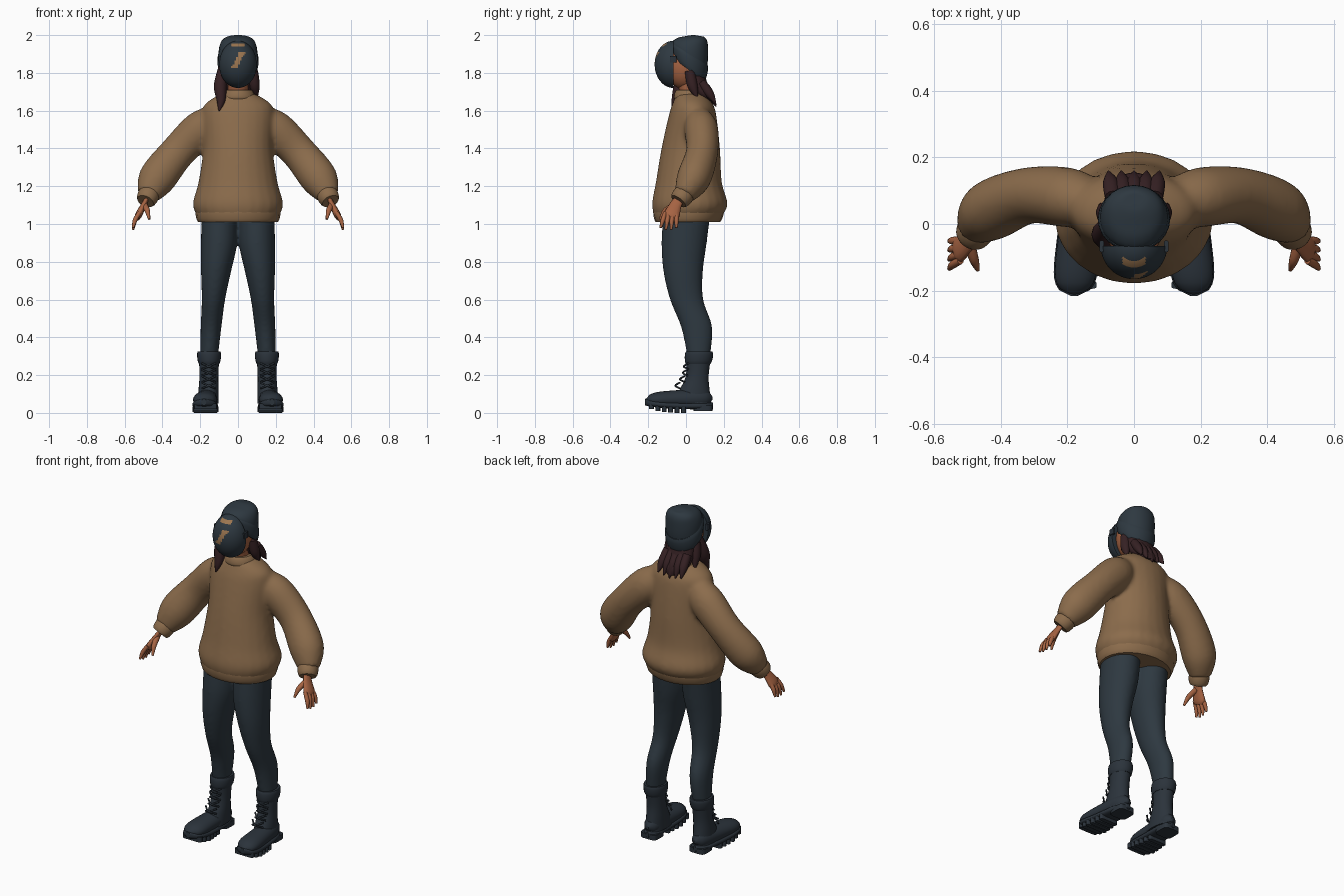
import bpy, bmesh, math
from mathutils import Vector, geometry

default_cube = bpy.data.objects.get("Cube")
if default_cube:
    bpy.data.objects.remove(default_cube)


def material(name, red, green, blue):
    mat = bpy.data.materials.new(name)
    mat.use_nodes = True
    mat.diffuse_color = (red, green, blue, 1)
    shader = mat.node_tree.nodes["Principled BSDF"]
    shader.inputs["Base Color"].default_value = mat.diffuse_color
    shader.inputs["Roughness"].default_value = 0.9
    return mat


wool = material("brown wool", .26, .15, .072)
cloth = material("dark slate cloth", .027, .04, .052)
leather = material("blue black leather", .024, .033, .044)
skin = material("warm skin", .38, .125, .055)
hair_brown = material("dark brown hair", .036, .015, .017)
tan = material("tan patch", .33, .18, .08)


# A ring is a centre with two half axes
def level(z, half_width, front, back, x=0):
    return tilted((front, z), (back, z), half_width, x)


def tilted(front, back, half_width, x=0):
    front, back = Vector((x, *front)), Vector((x, *back))
    return (front + back) / 2, Vector((half_width, 0, 0)), (back - front) / 2


def upright(x, y, z, half_width, half_height):
    return Vector((x, y, z)), Vector((half_width, 0, 0)), Vector((0, 0, half_height))


def tube(points, radii, flatten=1):
    """Rings square to a path, narrowed across the y direction's normal."""
    path, rings = [Vector(p) for p in points], []
    last = len(path) - 1
    for i, (centre, radius) in enumerate(zip(path, radii)):
        along = (path[min(i + 1, last)] - path[max(i - 1, 0)]).normalized()
        across = along.cross(Vector((0, 1, 0))).normalized()
        rings.append((centre, across.cross(along) * radius, across * radius * flatten))
    return spline(rings)


def spline(keys, steps=5):
    """Fill in smooth rings between key rings."""
    rings, last = [], len(keys) - 1
    for i in range(last):
        columns = []
        before, after = keys[max(i - 1, 0)], keys[min(i + 2, last)]
        for p, q, r, s in zip(before, keys[i], keys[i + 1], after):
            curve = geometry.interpolate_bezier(q, q + (r - p) / 6, r - (s - q) / 6, r, steps + 1)
            columns.append(curve[:-1])
        rings.extend(zip(*columns))
    return rings + [keys[-1]]


def band(lower, upper, bulge, steps=8):
    """A rounded rib between two rings."""
    rings = []
    for i in range(steps + 1):
        t = i / steps
        swell = 1 + bulge * math.sqrt(abs(math.sin(math.pi * t)))
        centre, u, v = (a.lerp(b, t) for a, b in zip(lower, upper))
        rings.append((centre, u * swell, v * swell))
    return rings


def pair(*parts):
    """Each part with its twin across x."""
    flip = Vector((-1, 1, 1))
    return list(parts) + [[tuple(axis * flip for axis in ring) for ring in p] for p in parts]


def finish(name, bm, mat):
    bmesh.ops.recalc_face_normals(bm, faces=bm.faces)
    mesh = bpy.data.meshes.new(name)
    bm.to_mesh(mesh)
    bm.free()
    mesh.materials.append(mat)
    obj = bpy.data.objects.new(name, mesh)
    bpy.context.collection.objects.link(obj)
    return obj


def loft(name, mat, parts, sides=24, power=1, fuse=0):
    bm = bmesh.new()

    def squared(value):
        return math.copysign(abs(value) ** power, value)

    for rings in parts:
        loops = []
        for centre, u, v in rings:
            angles = [math.tau * k / sides for k in range(sides)]
            loops.append([bm.verts.new(centre + u * squared(math.cos(a)) + v * squared(math.sin(a)))
                          for a in angles])
        for low, high in zip(loops, loops[1:]):
            for k in range(sides):
                bm.faces.new((low[k - 1], low[k], high[k], high[k - 1])).smooth = True
        bm.faces.new(loops[0])
        bm.faces.new(loops[-1])
    obj = finish(name, bm, mat)
    if fuse:
        remesh = obj.modifiers.new("fuse", "REMESH")
        remesh.mode, remesh.voxel_size, remesh.use_smooth_shade = "VOXEL", fuse, True
        soften = obj.modifiers.new("soften", "SMOOTH")
        soften.iterations = 8
    return obj


def ball(name, mat, centre, size, cut=None):
    bm = bmesh.new()
    bmesh.ops.create_uvsphere(bm, u_segments=64, v_segments=40, radius=1)
    bmesh.ops.scale(bm, vec=size, verts=bm.verts)
    bmesh.ops.translate(bm, vec=centre, verts=bm.verts)
    for face in bm.faces:
        face.smooth = True
    if cut:
        everything = bm.verts[:] + bm.edges[:] + bm.faces[:]
        bmesh.ops.bisect_plane(bm, geom=everything, plane_co=centre, plane_no=cut, clear_outer=True)
        bmesh.ops.edgeloop_fill(bm, edges=[e for e in bm.edges if e.is_boundary])
    return finish(name, bm, mat)


# Sweater: torso and puffed sleeves fused, then ribbed edges
torso = spline([level(1.02, .2, -.16, .17), level(1.1, .24, -.18, .22), level(1.22, .21, -.16, .19),
                level(1.4, .185, -.13, .18), level(1.58, .19, -.09, .16),
                level(1.64, .17, -.07, .14), level(1.69, .09, -.05, .1)])
sleeve = tube([(.12, .06, 1.56), (.2, .08, 1.5), (.32, .085, 1.38), (.43, .04, 1.24), (.48, -.01, 1.15)],
              radii=(.07, .09, .085, .09, .055), flatten=1.1)
loft("sweater", wool, [torso] + pair(sleeve), fuse=.012)
loft("sweater_hem", wool, [band(level(1.01, .21, -.16, .18), level(1.08, .22, -.17, .2), bulge=.04)])
loft("sweater_collar", wool, [band(level(1.66, .09, -.06, .11), level(1.71, .07, -.05, .1), bulge=.1)])
cuff = tube([(.465, 0, 1.17), (.49, -.04, 1.12)], radii=(.05, .046))
loft("sleeve_cuffs", wool, pair(band(cuff[0], cuff[-1], bulge=.18)))

# Hands: flat palm, four fanned fingers and a thumb
hand = [tube([(.48, -.03, 1.14), (.5, -.055, 1.1), (.525, -.075, 1.05), (.533, -.083, 1.03)],
             radii=(.026, .032, .042, .03), flatten=.45)]
for finger in range(4):
    root, tip = -.11 + .02 * finger, -.135 + .028 * finger
    curl = .01 * abs(finger - 1.5)
    hand.append(tube([(.522, root, 1.06), (.545, (root + tip) / 2, 1.02), (.556, tip, .965 + curl)],
                     radii=(.011, .012, .006)))
hand.append(tube([(.495, -.06, 1.1), (.48, -.11, 1.07), (.47, -.138, 1.025)], radii=(.017, .014, .006)))
loft("hands", skin, pair(*hand), sides=12)

# Trousers
leg = spline([level(1.06, .096, -.12, .13, x=.098), level(.9, .096, -.13, .11, x=.1),
              level(.75, .08, -.12, .09, x=.116), level(.6, .062, -.085, .092, x=.13),
              level(.45, .055, -.025, .14, x=.143), level(.28, .046, .01, .125, x=.154)])
loft("trousers", cloth, pair(leg), fuse=.01)

# Boots: shaft, padded collar, then foot and sole rounded off at both ends
shaft = spline([level(.31, .055, 0, .135, x=.153), level(.2, .05, 0, .12, x=.154),
                level(.12, .053, -.035, .125, x=.156), level(.05, .055, -.07, .135, x=.158)])
loft("boot_shafts", leather, pair(shaft))
collar = band(level(.26, .054, 0, .13, x=.153), level(.325, .06, 0, .14, x=.153), bulge=.1)
loft("boot_collars", leather, pair(collar))
foot, sole, steps = [], [], 20
for i in range(steps + 1):
    t = i / steps
    ends = math.sqrt(1.02 - abs(2 * t - 1) ** 5)
    x, y, width, lift = .157 + .023 * t, .14 - .352 * t, .052 + .02 * t, .02 * t ** 4
    foot.append(upright(x, y, .078 - .01 * t, width * ends * .95, (.055 - .015 * t) * ends))
    sole.append(upright(x, y * 1.02, .037 + lift, width * ends, .018))
loft("boot_feet", leather, pair(foot))
loft("boot_soles", leather, pair(sole), power=.7)
treads = [[level(z, .052, .04, .14, x=.16) for z in (.01, .04)]]
for i in range(6):
    y, bottom = -.034 * i, .02 * (i / 5) ** 3
    half = .068 - .004 * abs(i - 3)
    treads.append([level(z, half, y - .026, y, x=.172) for z in (bottom, bottom + .03)])
loft("boot_treads", leather, pair(*treads), power=.45)

# Crossed laces climbing the front of each boot
laces = []
for row in range(4):
    z, front = .13 + .034 * row, -.012 - .045 * (1 - row / 3) ** 2
    for side in (-1, 1):
        reach = .036 * side
        laces.append(tube([(.155 - reach, front + .024, z), (.155, front, z + .014),
                           (.155 + reach, front + .024, z + .03)], radii=(.005, .005, .005)))
loft("boot_laces", leather, pair(*laces), sides=8)

# Neck and head
loft("neck", skin, [tube([(0, .035, 1.62), (0, .02, 1.7), (0, 0, 1.78)], radii=(.06, .053, .056))])
ball("head", skin, centre=(0, -.01, 1.84), size=(.086, .1, .125))

# Face covering with a slanted tan patch and a strip at the brow
mask = ball("face_mask", cloth, centre=(0, -.066, 1.845), size=(.1, .1, .125), cut=(0, 1, 0))
mask.data.materials.append(tan)
for face in mask.data.polygons:
    x, y, z = face.center
    above = z - 1.865
    patch = abs(above) < .042 and abs(x - above / 2) < .012 + abs(above) / 8
    strip = 1.94 < z < 1.958 and abs(x) < .036
    if y < -.09 and (patch or strip):
        face.material_index = 1
strap = [level(z, .007, -.085, -.05, x=.097) for z in (1.855, 1.89)]
loft("mask_straps", leather, pair(strap), power=.5)

# Knitted hat with a turned-up brim
crown = spline([tilted((-.075, 1.91), (.1, 1.78), .1), tilted((-.075, 1.96), (.114, 1.85), .103),
                tilted((-.045, 1.985), (.117, 1.91), .096), tilted((0, 1.995), (.114, 1.96), .078),
                tilted((.035, 2), (.1, 1.988), .045), tilted((.06, 1.998), (.08, 1.994), .01)])
loft("hat", cloth, [crown])
brim = band(tilted((-.07, 1.88), (.095, 1.755), .1), tilted((-.08, 1.96), (.115, 1.84), .102), bulge=.08)
loft("hat_brim", cloth, [brim])

# Hair: back mass, ragged tips and side locks
hair = [spline([level(1.83, .085, -.02, .09), level(1.74, .09, 0, .115),
                level(1.68, .08, .045, .15), level(1.64, .03, .11, .156)])]
for i in range(5):
    x = .032 * (i - 2)
    hair.append(tube([(x, .08, 1.75), (x * 1.1, .125, 1.69), (x * 1.2, .158, 1.622 + abs(x) / 4)],
                     radii=(.024, .023, .003)))
hair.append(tube([(-.08, 0, 1.83), (-.094, -.03, 1.73), (-.09, -.055, 1.65), (-.1, -.07, 1.6)],
                 radii=(.024, .034, .022, .004)))
for side in (-1, 1):
    hair.append(tube([(.08 * side, .02, 1.81), (.088 * side, .035, 1.73), (.1 * side, .06, 1.665)],
                     radii=(.026, .027, .004)))
loft("hair", hair_brown, hair, sides=12)
